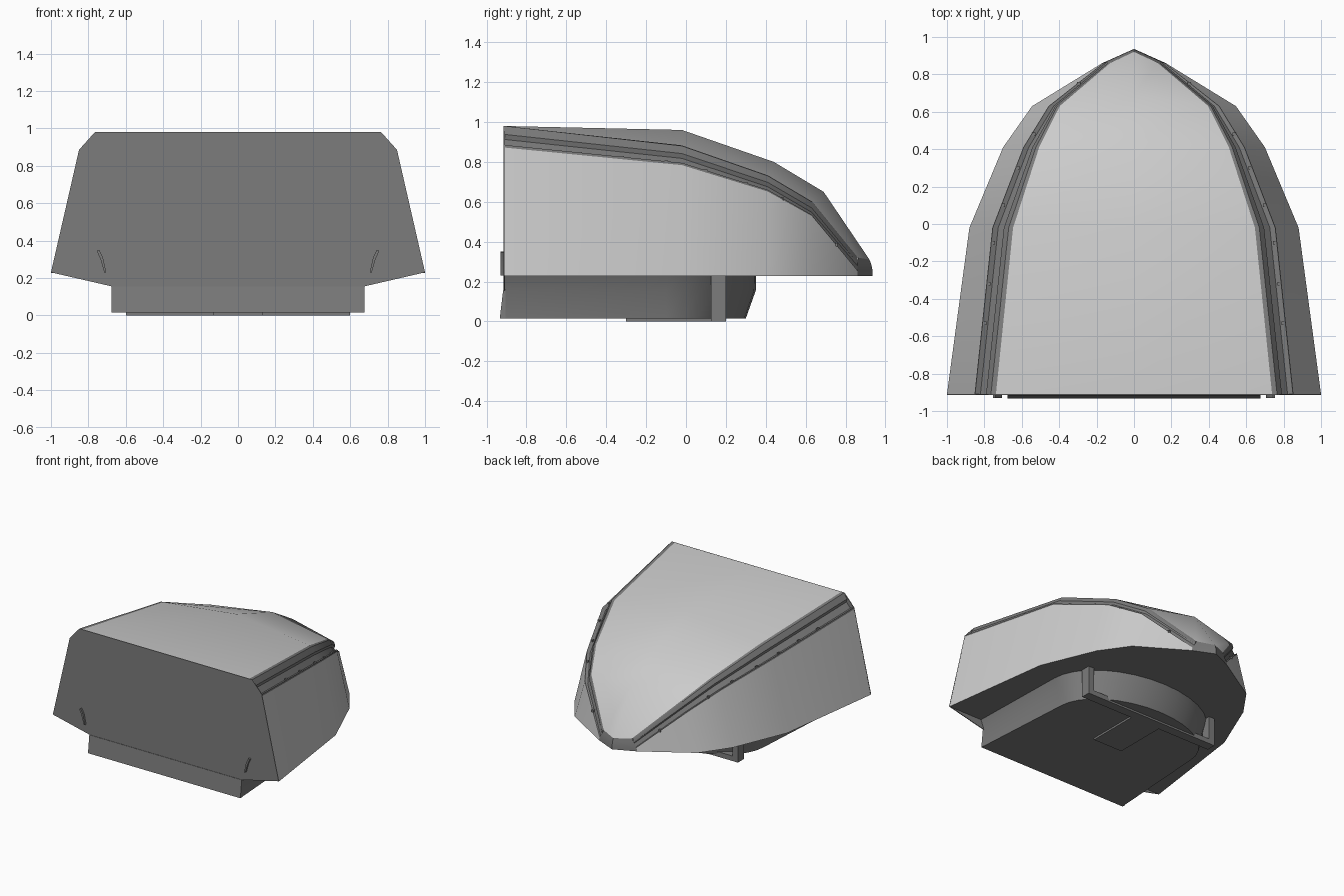
import bpy, bmesh, math
from mathutils import Vector

if "Cube" in bpy.data.objects:
    bpy.data.objects.remove(bpy.data.objects["Cube"])

DARK = bpy.data.materials.new("dark_grey")
DARK.diffuse_color = (.2, .2, .2, 1)
DARK.use_nodes = True
DARK.node_tree.nodes["Principled BSDF"].inputs["Base Color"].default_value = DARK.diffuse_color


def finish(name, bm, angle=25, mat=None):
    bmesh.ops.remove_doubles(bm, verts=bm.verts, dist=0.0005)
    bmesh.ops.recalc_face_normals(bm, faces=bm.faces)
    me = bpy.data.meshes.new(name)
    bm.to_mesh(me)
    bm.free()
    ob = bpy.data.objects.new(name, me)
    bpy.context.collection.objects.link(ob)
    if mat:
        me.materials.append(mat)
    bpy.ops.object.select_all(action='DESELECT')
    ob.select_set(True)
    bpy.context.view_layer.objects.active = ob
    bpy.ops.object.shade_smooth_by_angle(angle=math.radians(angle))
    return ob


def loft(name, rings, closed=False, caps=False, angle=25, mat=DARK):
    bm = bmesh.new()
    vs = [[bm.verts.new(p) for p in r] for r in rings]
    n = len(vs[0])
    for a, b in zip(vs, vs[1:]):
        for i in range(n if closed else n - 1):
            j = (i + 1) % n
            bm.faces.new((a[i], a[j], b[j], b[i]))
    if caps:
        bm.faces.new(vs[0])
        bm.faces.new(vs[-1])
    return finish(name, bm, angle, mat)


def box(name, lo, hi):
    ring = lambda z: [(lo[0], lo[1], z), (hi[0], lo[1], z), (hi[0], hi[1], z), (lo[0], hi[1], z)]
    return loft(name, [ring(lo[2]), ring(hi[2])], True, True)


# Stations: y, lower x, side-edge x/z, roof-edge x/z, ridge y/z
ST = [(-.91, 1.0, .85, .885, .765, .98, -.91, .98),
      (-.02, .88, .755, .795, .67, .88, -.02, .96),
      (.41, .70, .59, .66, .525, .73, .44, .80),
      (.63, .545, .455, .535, .41, .60, .69, .65),
      (.86, .17, .163, .255, .13, .32, .92, .31)]
BOTTOM = .227


def panel(s):
    B, S = Vector((s[1], s[0], BOTTOM)), Vector((s[2], s[0], s[3]))
    return [B, S.lerp(B, .02)]


def roof_half(s):
    # ridge point and the edge of the light roof surface
    T, C = Vector((s[4], s[0], s[5])), Vector((0, s[6], s[7]))
    return [C, T.lerp(C, .035)]


def groove(s):
    # recessed dark strip between the side panel and the roof
    S, T = Vector((s[2], s[0], s[3])), Vector((s[4], s[0], s[5]))
    inset = Vector((-.022, 0, -.02)) * min(1, s[2] / .4)
    d = T - S
    return [panel(s)[1], S, S + d * .08 + inset, S + d * .5 + inset,
            S + d * .62 + inset * .3, T, roof_half(s)[1]]


for side, label in ((1, "right"), (-1, "left")):
    flip = lambda p: (side * p[0], p[1], p[2])
    loft(label + "_side_panel", [[flip(p) for p in panel(s)] for s in ST], mat=None)
    loft(label + "_trim_groove", [[flip(p) for p in groove(s)] for s in ST])
    # rivets along the groove
    path = [groove(s)[1].lerp(groove(s)[2], .4) for s in ST]
    for i, y in enumerate((-.53, -.32, -.10, .10, .30, .48, .75)):
        for a, b in zip(path, path[1:]):
            if a.y <= y <= b.y:
                p = flip(a.lerp(b, (y - a.y) / (b.y - a.y)))
                box(f"{label}_rivet_{i}", [c - .009 for c in p], [c + .009 for c in p])
    # small hook on the flat end
    prof = [(.705, .23), (.715, .23), (.735, .30), (.755, .345), (.742, .35), (.722, .31)]
    loft(label + "_hook", [[(side * x, y, z) for x, z in prof] for y in (-.91, -.93)], True, True)
    # underside post
    x0, x1 = sorted((side * .55, side * .60))
    box(label + "_post", (x0, .125, 0), (x1, .20, BOTTOM))

# roof, one ridge with smooth shading
loft("roof", [[(-e.x, e.y, e.z), c, e] for c, e in map(roof_half, ST)], angle=45, mat=None)

# dark nose cap closing the front
s = ST[-1]
c, e = roof_half(s)
tip = [e, groove(s)[4], groove(s)[1], panel(s)[0]]
mid = [c, (0, .928, .29), (0, .934, .265), (0, .936, BOTTOM)]
loft("nose_cap", [tip, mid, [(-p.x, p.y, p.z) for p in tip]], angle=20)

# floor of the shell
bm = bmesh.new()
pts = [(s[1], s[0], BOTTOM) for s in ST]
pts += [(0, .936, BOTTOM)] + [(-x, y, z) for x, y, z in reversed(pts)]
bm.faces.new([bm.verts.new(p) for p in pts])
finish("shell_floor", bm, mat=DARK)


# flat end plate with a leaning foot
def plate(name, half, outer, inner):
    prof = half + [(-x, z) for x, z in reversed(half)]
    loft(name, [[(x, outer(z), z) for x, z in prof], [(x, inner, z) for x, z in prof]], True, True)


plate("end_plate", [(.675, .155), (1.0, .23), (.85, .885), (.765, .98)], lambda z: -.914, -.908)
plate("end_plate_foot", [(.675, .015), (.675, .155)], lambda z: -.934 + .12 * (z - .015), -.905)


# lower tub with a rounded front
def tub_ring(z, back, mid, front):
    pts = [(back, -.912, z)]
    for i in range(17):
        a = math.pi * i / 16
        pts.append((mid * math.cos(a), -.1 + (front + .1) * math.sin(a), z))
    return pts + [(-back, -.912, z)]


loft("tub", [tub_ring(.015, .672, .62, .30), tub_ring(.155, .672, .65, .35),
             tub_ring(BOTTOM, .70, .68, .352)], True, True, 30)

# T-shaped foot plate
box("foot_bar", (-.60, .125, 0), (.60, .20, .04))
box("foot_pad", (-.13, -.30, 0), (.13, .13, .02))
